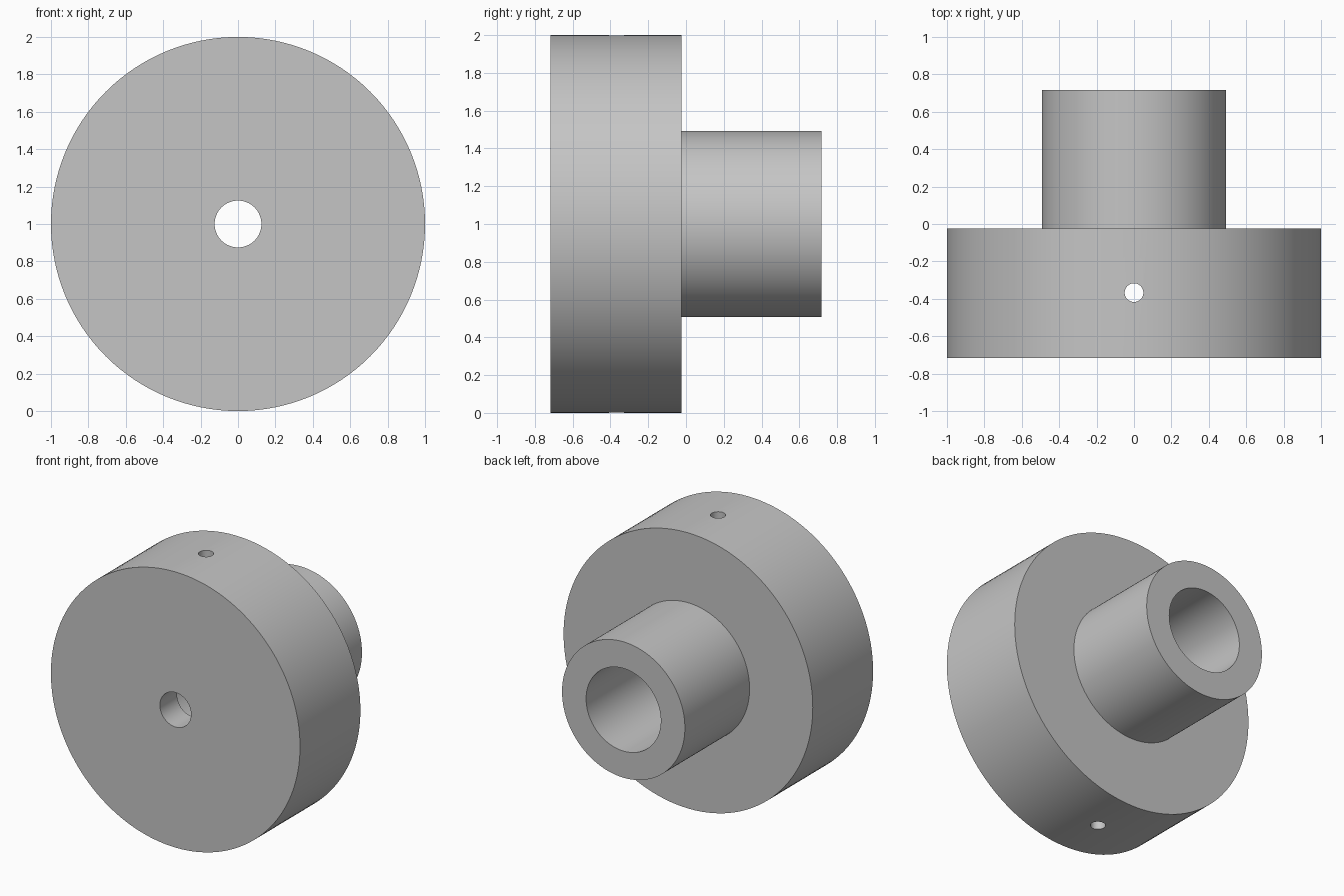
import bpy
import bmesh
import math
from mathutils import Vector

cube = bpy.data.objects.get("Cube")
if cube:
    bpy.data.objects.remove(cube, do_unlink=True)

# Main dimensions
FRONT, BACK = -0.717, 0.717
SHOULDER = -0.025        # rear face of the wide disc
BORE_STEP = -0.52        # where the narrow bore opens into the wide bore
DISC_R, HUB_R = 1.0, 0.493
NARROW_R, WIDE_R = 0.125, 0.30
PIN_R, PIN_Y = 0.05, -0.367
AXIS_Z = 1.0

grey = bpy.data.materials.new("plain grey")
grey.use_nodes = True
colour = (0.56, 0.56, 0.56, 1)
grey.diffuse_color = colour
grey.node_tree.nodes["Principled BSDF"].inputs["Base Color"].default_value = colour


def lathe(name, profile, steps):
    """Revolve a closed (radius, y) outline around the y axis."""
    bm = bmesh.new()
    verts = [bm.verts.new((0, y, r)) for r, y in profile]
    edges = [bm.edges.new((v, verts[(i + 1) % len(verts)])) for i, v in enumerate(verts)]
    bmesh.ops.spin(bm, geom=verts + edges, cent=(0, 0, 0), axis=(0, 1, 0),
                   angle=math.tau, steps=steps)
    bmesh.ops.remove_doubles(bm, verts=bm.verts[:], dist=0.0001)
    bmesh.ops.recalc_face_normals(bm, faces=bm.faces[:])
    bmesh.ops.translate(bm, verts=bm.verts[:], vec=Vector((0, 0, AXIS_Z)))
    mesh = bpy.data.meshes.new(name)
    bm.to_mesh(mesh)
    bm.free()
    obj = bpy.data.objects.new(name, mesh)
    bpy.context.collection.objects.link(obj)
    mesh.materials.append(grey)
    return obj


# Wide disc and rear hub in one piece, with a stepped bore
hub = lathe("flanged_hub", [
    (NARROW_R, FRONT), (DISC_R, FRONT), (DISC_R, SHOULDER), (HUB_R, SHOULDER),
    (HUB_R, BACK), (WIDE_R, BACK), (WIDE_R, BORE_STEP), (NARROW_R, BORE_STEP),
], 128)

# Vertical pin hole through both walls of the disc
bpy.ops.mesh.primitive_cylinder_add(vertices=48, radius=PIN_R, depth=2.4,
                                    location=(0, PIN_Y, AXIS_Z))
cutter = bpy.context.object
cutter.name = "pin_hole_cutter"
cutter.data.materials.append(grey)
cutter.hide_render = True

cut = hub.modifiers.new("pin_hole", 'BOOLEAN')
cut.operation = 'DIFFERENCE'
cut.solver = 'EXACT'
cut.object = cutter

bpy.ops.object.select_all(action='DESELECT')
hub.select_set(True)
bpy.context.view_layer.objects.active = hub
bpy.ops.object.modifier_apply(modifier=cut.name)
bpy.data.objects.remove(cutter, do_unlink=True)

# Smooth walls with crisp rims
bpy.ops.object.shade_smooth_by_angle(angle=math.radians(30))
